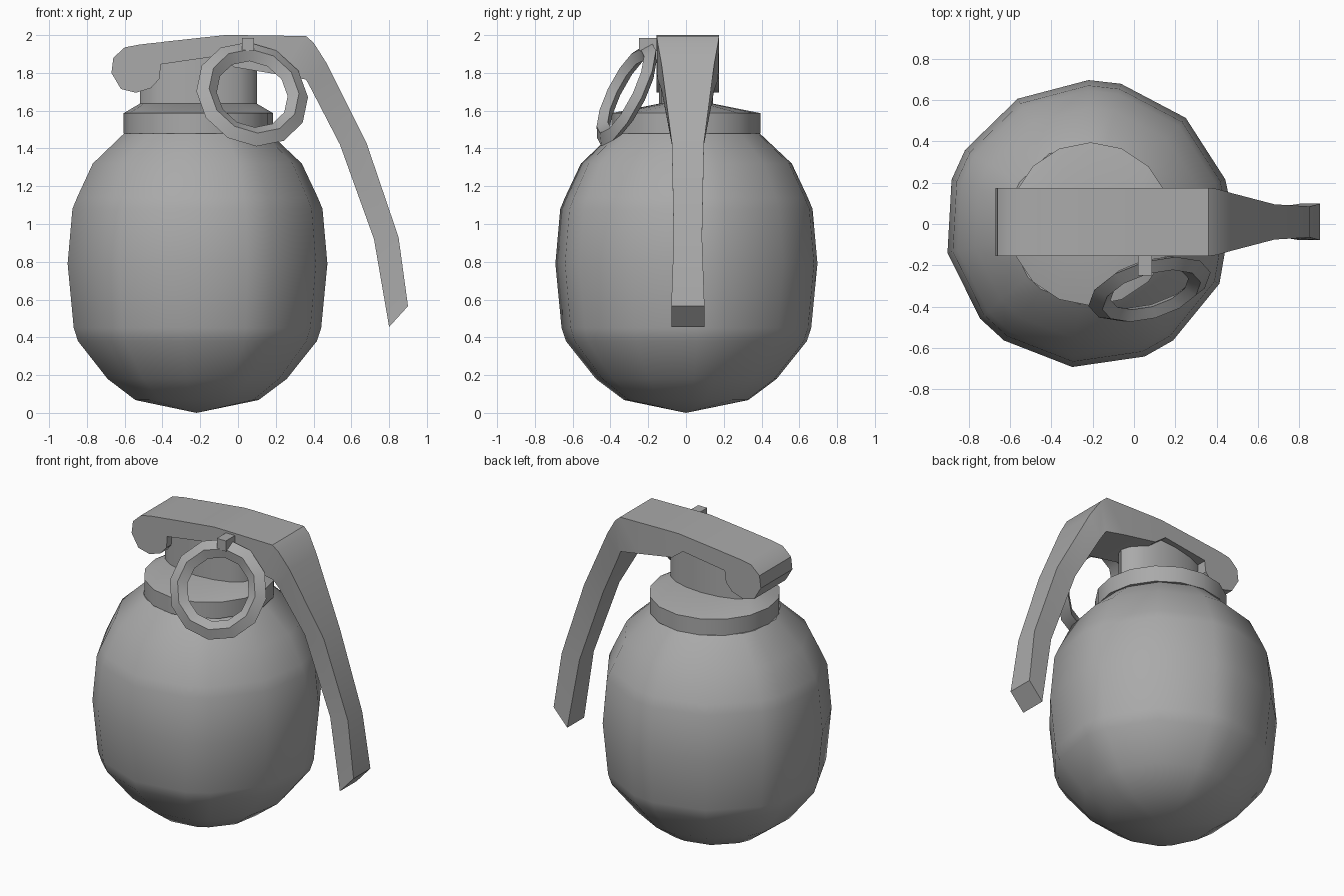
import bpy, bmesh, math
from mathutils import Matrix, Vector

if "Cube" in bpy.data.objects:
    bpy.data.objects.remove(bpy.data.objects["Cube"])

CX = -0.22  # axis of the round parts

grey = bpy.data.materials.new("dark_grey")
grey.diffuse_color = (0.4, 0.4, 0.4, 1)
grey.use_nodes = True
grey.node_tree.nodes["Principled BSDF"].inputs["Base Color"].default_value = grey.diffuse_color


def make(name, bm, angle):
    bmesh.ops.recalc_face_normals(bm, faces=bm.faces)
    me = bpy.data.meshes.new(name)
    bm.to_mesh(me)
    bm.free()
    me.materials.append(grey)
    ob = bpy.data.objects.new(name, me)
    bpy.context.collection.objects.link(ob)
    bpy.ops.object.select_all(action='DESELECT')
    ob.select_set(True)
    bpy.context.view_layer.objects.active = ob
    bpy.ops.object.shade_smooth_by_angle(angle=math.radians(angle))
    return ob


def loft(name, rings, angle, tip=None):
    """Skin a list of closed rings; the first may close to a tip point."""
    bm = bmesh.new()
    loops = [[bm.verts.new(p) for p in r] for r in rings]
    n = len(loops[0])
    for a, b in zip(loops, loops[1:]):
        for i in range(n):
            j = (i + 1) % n
            bm.faces.new((a[i], a[j], b[j], b[i]))
    if tip:
        t = bm.verts.new(tip)
        for i in range(n):
            bm.faces.new((t, loops[0][(i + 1) % n], loops[0][i]))
    else:
        bm.faces.new(loops[0][::-1])
    bm.faces.new(loops[-1])
    return make(name, bm, angle)


def ring(r, z, degrees, ys=1.0, cx=CX):
    return [(cx + r * math.cos(math.radians(d)), r * ys * math.sin(math.radians(d)), z)
            for d in degrees]


# Body: fifteen uneven sides in a five-fold pattern
body_angles = [72 * k + d for k in range(5) for d in (5, 18, 47.5)]
body_profile = [(0.33, 0.068), (0.48, 0.18), (0.64, 0.38), (0.663, 0.45), (0.696, 0.79),
                (0.67, 1.08), (0.645, 1.14), (0.56, 1.32), (0.39, 1.48)]
loft("body", [ring(r, z, body_angles) for r, z in body_profile], 40, (CX, 0, 0))

# Collar with a top sloping up to the neck
collar_angles = [22.5 * i for i in range(16)]
loft("collar", [ring(0.395, 1.48, collar_angles, cx=-0.21),
                ring(0.395, 1.587, collar_angles, cx=-0.21),
                ring(0.31, 1.637, collar_angles, 0.46, cx=-0.21)], 30)

# Neck: flattened post between collar and lever
loft("neck", [ring(0.31, z, collar_angles, 0.46, cx=-0.21) for z in (1.62, 1.93)], 40)

# Safety lever: top x, top z, underside x, underside z, half width
sections = [
    (-0.66, 1.88, -0.67, 1.80, 0.165), (-0.60, 1.935, -0.62, 1.715, 0.165),
    (-0.52, 1.95, -0.54, 1.695, 0.165), (-0.46, 1.957, -0.46, 1.72, 0.165),
    (-0.40, 1.963, -0.415, 1.77, 0.165), (-0.39, 1.965, -0.41, 1.845, 0.165),
    (-0.07, 2.0, -0.10, 1.89, 0.165), (0.0, 2.0, -0.02, 1.83, 0.165),
    (0.36, 1.995, 0.22, 1.79, 0.165), (0.40, 1.96, 0.36, 1.765, 0.16),
    (0.47, 1.85, 0.39, 1.71, 0.14), (0.68, 1.43, 0.54, 1.42, 0.085),
    (0.85, 0.93, 0.72, 0.92, 0.075), (0.90, 0.565, 0.80, 0.455, 0.088)]
YC = 0.01
loft("lever", [[(a, YC - w, b), (a, YC + w, b), (c, YC + w, d), (c, YC - w, d)]
               for a, b, c, d, w in sections], 35)

# Pull ring: twelve-sided with a diamond section, hanging at a tilt
u = Vector((0.58, 0.16, -0.03)).normalized()
n = u.cross(Vector((-0.06, 0.25, 0.53))).normalized()
v = n.cross(u)
bm = bmesh.new()
section = [(0.307, 0), (0.247, 0.038), (0.195, 0), (0.247, -0.038)]
loops = []
for i in range(12):
    t = math.radians(30 * i)
    loops.append([bm.verts.new((r * math.cos(t), r * math.sin(t), h)) for r, h in section])
for i in range(12):
    a, b = loops[i], loops[(i + 1) % 12]
    for k in range(4):
        m = (k + 1) % 4
        bm.faces.new((a[k], b[k], b[m], a[m]))
pull_ring = make("pull_ring", bm, 35)
pull_ring.matrix_world = (Matrix.Translation((0.075, -0.315, 1.687))
                          @ Matrix((u, v, n)).transposed().to_4x4())

# Pin through the lever
bm = bmesh.new()
bmesh.ops.create_cube(bm, size=1, matrix=Matrix.Translation((0.053, -0.195, 1.95))
                      @ Matrix.Diagonal((0.066, 0.11, 0.07, 1)))
make("pin", bm, 30)
